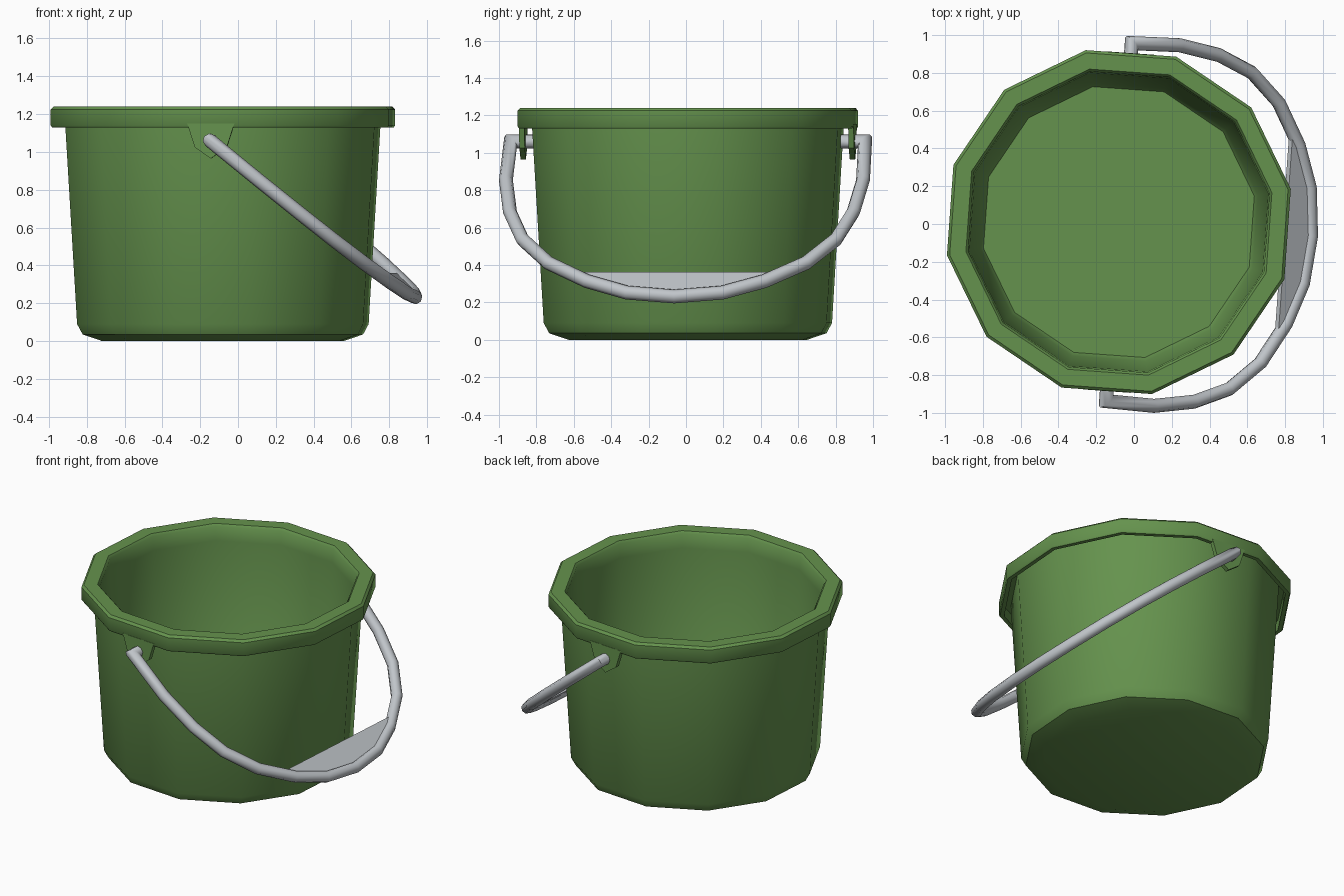
import bpy, bmesh, math
from mathutils import Vector, Matrix

if "Cube" in bpy.data.objects:
    bpy.data.objects.remove(bpy.data.objects["Cube"])

# Whole bucket is turned slightly about z and shifted left to balance the handle
PLACE = Matrix.Translation((-0.08, 0.01, 0)) @ Matrix.Rotation(math.radians(-4.1), 4, 'Z')


def material(name, rgb):
    m = bpy.data.materials.new(name)
    m.diffuse_color = (*rgb, 1)
    m.use_nodes = True
    m.node_tree.nodes["Principled BSDF"].inputs["Base Color"].default_value = m.diffuse_color
    return m


GREEN = material("bucket green", (0.13, 0.29, 0.075))
GREY = material("handle light grey", (0.53, 0.56, 0.59))


def finish(bm, name, mat, angle):
    bmesh.ops.recalc_face_normals(bm, faces=bm.faces)
    bm.transform(PLACE)
    me = bpy.data.meshes.new(name)
    bm.to_mesh(me)
    bm.free()
    me.materials.append(mat)
    ob = bpy.data.objects.new(name, me)
    bpy.context.collection.objects.link(ob)
    bpy.ops.object.select_all(action='DESELECT')
    ob.select_set(True)
    bpy.context.view_layer.objects.active = ob
    bpy.ops.object.shade_smooth_by_angle(angle=math.radians(angle))
    return ob


def skin(bm, loops):
    """Join equal point loops into a tube with end caps."""
    rings = [[bm.verts.new(p) for p in loop] for loop in loops]
    for a, b in zip(rings, rings[1:]):
        n = len(a)
        for i in range(n):
            j = (i + 1) % n
            bm.faces.new((a[i], a[j], b[j], b[i]))
    bm.faces.new(rings[0])
    bm.faces.new(rings[-1])


def prism(name, pts, offset, mat, copies=(1,)):
    """Extrude an outline by a vector, mirrored in y for each sign."""
    bm = bmesh.new()
    for s in copies:
        skin(bm, [[Vector((p[0], s * p[1], p[2])) for p in
                   (Vector(q) + Vector(offset) * k for q in pts)] for k in (0, 1)])
    return finish(bm, name, mat, 20)


# Twelve-sided bucket: outside bottom up, hollow rim, inside wall down to the floor
profile = [(0.65, 0), (0.755, 0.035), (0.785, 0.09), (0.848, 1.13), (0.85, 1.2),
           (0.893, 1.2), (0.893, 1.13), (0.92, 1.13), (0.927, 1.14), (0.927, 1.225),
           (0.912, 1.24), (0.825, 1.24), (0.812, 1.225), (0.805, 1.13),
           (0.75, 0.08), (0.73, 0.05)]
bm = bmesh.new()
angles = [math.radians(15 + 30 * i) for i in range(12)]
skin(bm, [[(r * math.cos(a), r * math.sin(a), z) for a in angles] for r, z in profile])
finish(bm, "bucket_body", GREEN, 40)

# Hinge flaps hanging below the rim on both sides
flap = [(-0.125, 0.868, 1.15), (-0.085, 0.868, 1.025), (0, 0.868, 0.965),
        (0.085, 0.868, 1.025), (0.125, 0.868, 1.15)]
prism("hinge_flaps", flap, (0, 0.029, 0), GREEN, (1, -1))

# Handle: a mitred tube in a plane sloping down to the right
PIVOT_Z, SLOPE, R = 1.06, 0.812, 0.037
down = Vector((1, 0, -SLOPE)).normalized()
side = Vector((0, 1, 0))
normal = side.cross(down)
half = [(0.82, 0), (0.95, 0), (0.957, 0.255), (0.92, 0.465), (0.84, 0.645),
        (0.69, 0.80), (0.475, 0.92), (0.255, 0.995)]
path = half + [(0, 1.02)] + [(-y, h) for y, h in reversed(half)]


def on_plane(y, h):
    return Vector((h, y, PIVOT_Z - SLOPE * h))


pts = [on_plane(y, h) for y, h in path]
loops = []
for i, p in enumerate(pts):
    before = (p - pts[i - 1]).normalized() if i else (pts[1] - p).normalized()
    after = (pts[i + 1] - p).normalized() if i < len(pts) - 1 else before
    tangent = (before + after).normalized()
    across = tangent.cross(normal) / tangent.dot(before)
    loops.append([p + R * (math.cos(t) * across + math.sin(t) * normal)
                  for t in (math.tau * k / 8 for k in range(8))])
bm = bmesh.new()
skin(bm, loops)
finish(bm, "handle", GREY, 50)

# Flat grip plate filling the bottom of the handle arc
lift = 0.015 * normal
outline = [(0.5, 0.875), (0.475, 0.92), (0.255, 0.995), (0, 1.02),
           (-0.255, 0.995), (-0.475, 0.92), (-0.5, 0.875)]
prism("grip_plate", [on_plane(y, h) - lift for y, h in outline], lift * 2, GREY)
